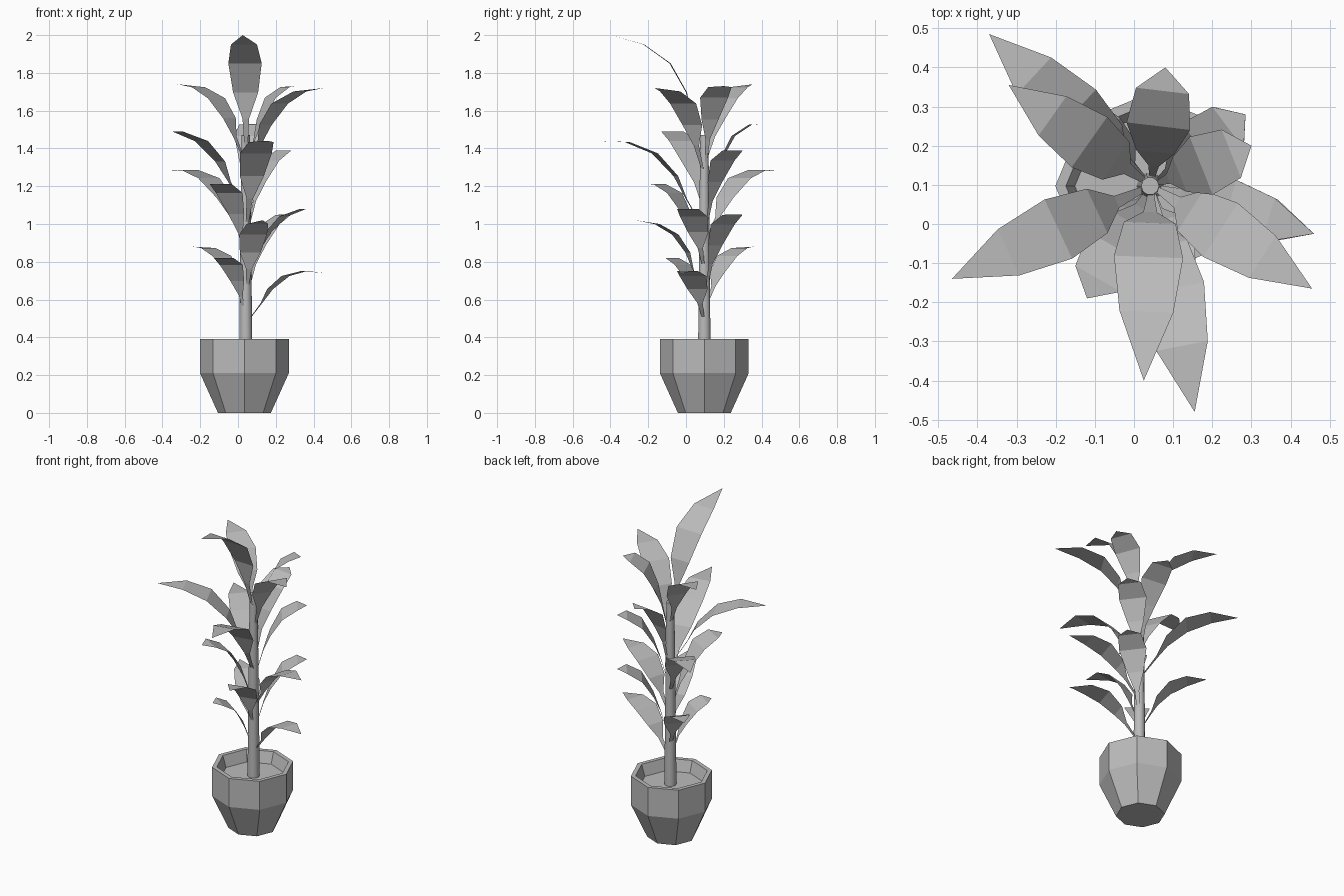
import bpy, bmesh, math
from mathutils import Vector

cube = bpy.data.objects.get("Cube")
if cube:
    bpy.data.objects.remove(cube, do_unlink=True)

grey = bpy.data.materials.new("plain_grey")
grey.use_nodes = True
grey.diffuse_color = (0.5, 0.5, 0.5, 1)
grey.node_tree.nodes["Principled BSDF"].inputs["Base Color"].default_value = (0.5, 0.5, 0.5, 1)


def finish(name, bm):
    mesh = bpy.data.meshes.new(name)
    bm.to_mesh(mesh)
    bm.free()
    mesh.materials.append(grey)
    obj = bpy.data.objects.new(name, mesh)
    bpy.context.collection.objects.link(obj)
    return obj


def lathe(name, profile, center, sides=8):
    """Faceted solid from (radius, height) rings, capped at both ends."""
    bm = bmesh.new()
    rings = []
    for radius, z in profile:
        angles = [math.tau * i / sides for i in range(sides)]
        rings.append([bm.verts.new((center[0] + radius * math.cos(a),
                                    center[1] + radius * math.sin(a), z)) for a in angles])
    for low, high in zip(rings, rings[1:]):
        for i in range(sides):
            j = (i + 1) % sides
            bm.faces.new((low[i], low[j], high[j], high[i]))
    bm.faces.new(rings[0][::-1])
    bm.faces.new(rings[-1])
    return finish(name, bm)


# Pot with sloped inner wall and soil floor, then the trunk
lathe("pot", [(0.14, 0), (0.235, 0.21), (0.235, 0.39), (0.208, 0.39), (0.185, 0.32)], (0.034, 0.097))
trunk = lathe("trunk", [(0.035, 0.31), (0.023, 1.47)], (0.041, 0.097), 10)
trunk.data.polygons.foreach_set("use_smooth", [len(p.vertices) == 4 for p in trunk.data.polygons])

# Side outlines of a leaf as (outward, up), with the share of full width
POINTED = [(0, 0, 0.09), (0.065, 0.082, 0.2), (0.113, 0.156, 0.75),
           (0.2, 0.226, 1), (0.305, 0.252, 0.78), (0.42, 0.24, 0)]
BLUNT = [(0, 0, 0.09), (0.03, 0.13, 0.18), (0.065, 0.24, 0.65),
         (0.13, 0.365, 1.08), (0.22, 0.425, 0.9), (0.28, 0.43, 0)]
AXIS = Vector((0.044, 0.098, 0))


def leaf(name, spine, tip, base_z):
    """Arching blade, turned and scaled so that it runs from trunk to tip."""
    flat = Vector((tip[0], tip[1], 0)) - AXIS
    out = flat.normalized()
    side = Vector((-out.y, out.x, 0))
    root = AXIS + out * 0.02 + Vector((0, 0, base_z))
    span = complex(flat.length - 0.02, tip[2] - base_z)
    fit = span / complex(*spine[-1][:2])
    width = 0.1 + 0.1 * abs(span)
    bm = bmesh.new()
    last = None
    for r, h, share in spine:
        p = complex(r, h) * fit
        mid = root + out * p.real + Vector((0, 0, p.imag))
        half = side * width * share / 2
        row = [bm.verts.new(mid - half), bm.verts.new(mid + half)] if share else [bm.verts.new(mid)]
        if last:
            bm.faces.new([last[0], *row, last[1]])
        last = row
    return finish(name, bm)


# Leaves from bottom to top: outline, tip position, height of the root
LEAVES = [
    (POINTED, (0.46, -0.025, 0.74), 0.50), (BLUNT, (-0.10, -0.11, 0.82), 0.53),
    (POINTED, (-0.24, 0.36, 0.88), 0.58), (POINTED, (0.13, -0.27, 1.02), 0.66),
    (BLUNT, (0.285, 0.28, 1.05), 0.67), (POINTED, (0.46, -0.025, 1.08), 0.78),
    (BLUNT, (-0.12, -0.19, 1.21), 0.83), (POINTED, (-0.37, 0.485, 1.28), 0.92),
    (BLUNT, (0.285, 0.28, 1.39), 1.00), (POINTED, (0.155, -0.48, 1.44), 1.00),
    (POINTED, (-0.465, -0.14, 1.49), 1.10), (BLUNT, (0.08, 0.40, 1.53), 1.10),
    (POINTED, (0.455, -0.165, 1.72), 1.29), (BLUNT, (0.30, 0.20, 1.73), 1.33),
    (POINTED, (-0.32, 0.355, 1.74), 1.35), (POINTED, (0.025, -0.40, 2.0), 1.40),
]
for number, (spine, tip, base_z) in enumerate(LEAVES, 1):
    leaf(f"leaf_{number}", spine, tip, base_z)
